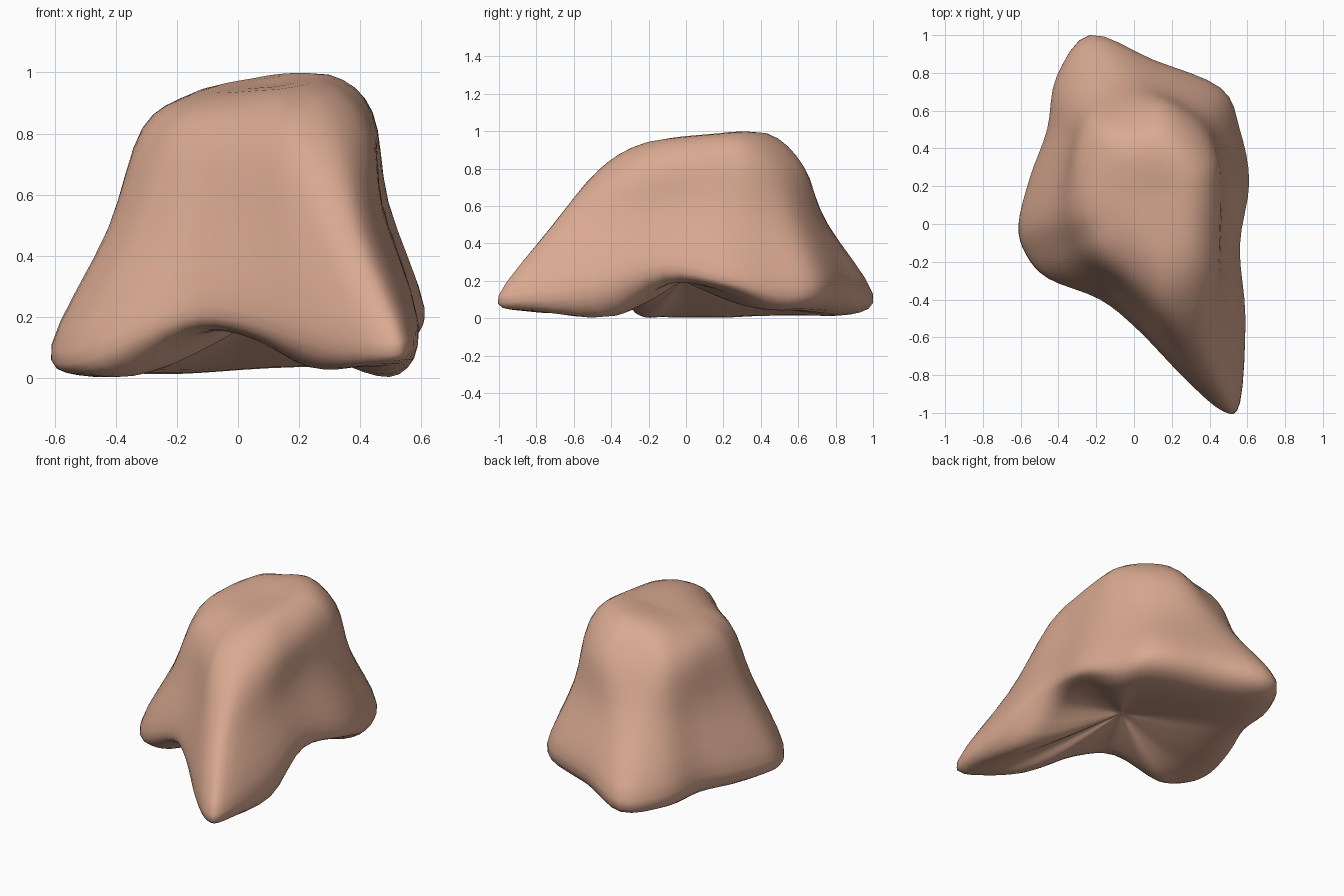
import bpy
import bmesh
from mathutils import Vector

default_cube = bpy.data.objects.get("Cube")
if default_cube:
    bpy.data.objects.remove(default_cube, do_unlink=True)

STEPS = 4                           # smooth subdivisions between guide points
UNDER_CENTRE = Vector((.08, -.02, .2))
CREST_CENTRE = Vector((.1, .15, .96))

# Guide columns, anticlockwise from the front spur:
# widest outline (x, y, z), rim height, shoulder (x, y, z)
COLUMNS = [
    (.47, -.99, .12, .04, .24, -.47, .79),
    (.56, -.94, .13, .04, .34, -.43, .79),
    (.59, -.5, .18, .02, .42, -.27, .81),
    (.56, -.12, .29, .19, .44, -.04, .84),
    (.61, .22, .23, .16, .44, .17, .87),
    (.56, .5, .17, .06, .43, .34, .86),
    (.46, .72, .18, .05, .33, .51, .83),
    (.1, .87, .18, .04, .15, .63, .81),
    (-.23, 1, .13, .02, -.04, .59, .81),
    (-.41, .78, .13, .02, -.21, .54, .81),
    (-.46, .5, .15, .02, -.29, .38, .81),
    (-.55, .25, .13, .01, -.31, .2, .82),
    (-.61, 0, .11, .01, -.31, .06, .81),
    (-.57, -.16, .09, .01, -.27, -.05, .8),
    (-.45, -.29, .12, .02, -.2, -.16, .8),
    (-.18, -.4, .23, .15, -.05, -.27, .8),
    (.02, -.56, .22, .14, .06, -.37, .79),
    (.28, -.83, .15, .04, .15, -.45, .79),
]


def spline(a, b, c, d, t):
    """Smooth curve from b to c, steered by the neighbours a and d."""
    return b + ((c - a) * t
                + (a * 2 - b * 5 + c * 4 - d) * t ** 2
                + (b * 3 - a - c * 3 + d) * t ** 3) / 2


def refine(points, closed):
    """Insert smooth in-between points along a loop or an open chain."""
    count = len(points)
    result = []

    def pick(index):
        if closed:
            return points[index % count]
        return points[max(0, min(count - 1, index))]

    for i in range(count if closed else count - 1):
        for step in range(STEPS):
            result.append(spline(pick(i - 1), pick(i), pick(i + 1),
                                 pick(i + 2), step / STEPS))
    if not closed:
        result.append(points[-1].copy())
    return result


def column_profile(x, y, z, rim_height, sx, sy, sz):
    """One profile from the hollow underside, over the rim, to the crest."""
    outline = Vector((x, y, z))
    shoulder = Vector((sx, sy, sz))

    # A wide, nearly flat footing runs inward from the rim to the hollow
    rim = UNDER_CENTRE.lerp(outline, .88)
    rim.z = rim_height
    footing = UNDER_CENTRE.lerp(rim, .62)
    footing.z = .03 + rim_height * .85

    # The flank sags inward at the sides and back, and stays full in front
    flank = outline.lerp(shoulder, .54)
    flank.x *= .95
    flank.y *= .97 if y > 0 else 1.02

    # A broad, nearly level crest that rises towards the back left
    crest = shoulder.lerp(CREST_CENTRE, .4)
    crest.z = .93 + .13 * crest.x + .09 * crest.y
    return [UNDER_CENTRE, footing, rim, outline, flank, shoulder, crest, CREST_CENTRE]


def build_surface(name, rings, material):
    """Skin a stack of closed rings and weld the collapsed end rings."""
    bm = bmesh.new()
    loops = [[bm.verts.new(point) for point in ring] for ring in rings]
    for lower, upper in zip(loops, loops[1:]):
        count = len(lower)
        for i in range(count):
            j = (i + 1) % count
            bm.faces.new((lower[i], lower[j], upper[j], upper[i]))
    bmesh.ops.remove_doubles(bm, verts=bm.verts, dist=.0005)
    bmesh.ops.recalc_face_normals(bm, faces=bm.faces)
    for face in bm.faces:
        face.smooth = True
    mesh = bpy.data.meshes.new(name)
    bm.to_mesh(mesh)
    bm.free()
    mesh.materials.append(material)
    obj = bpy.data.objects.new(name, mesh)
    bpy.context.collection.objects.link(obj)
    return obj


# Warm clay colour
clay = bpy.data.materials.new("warm_clay")
clay.use_nodes = True
clay_colour = (.7, .4, .285, 1)
clay.diffuse_color = clay_colour
clay.node_tree.nodes["Principled BSDF"].inputs["Base Color"].default_value = clay_colour

# Refine each profile vertically, then each ring around the body
profiles = [refine(column_profile(*column), closed=False) for column in COLUMNS]
rings = [refine(list(ring), closed=True) for ring in zip(*profiles)]
build_surface("stone_body", rings, clay)
